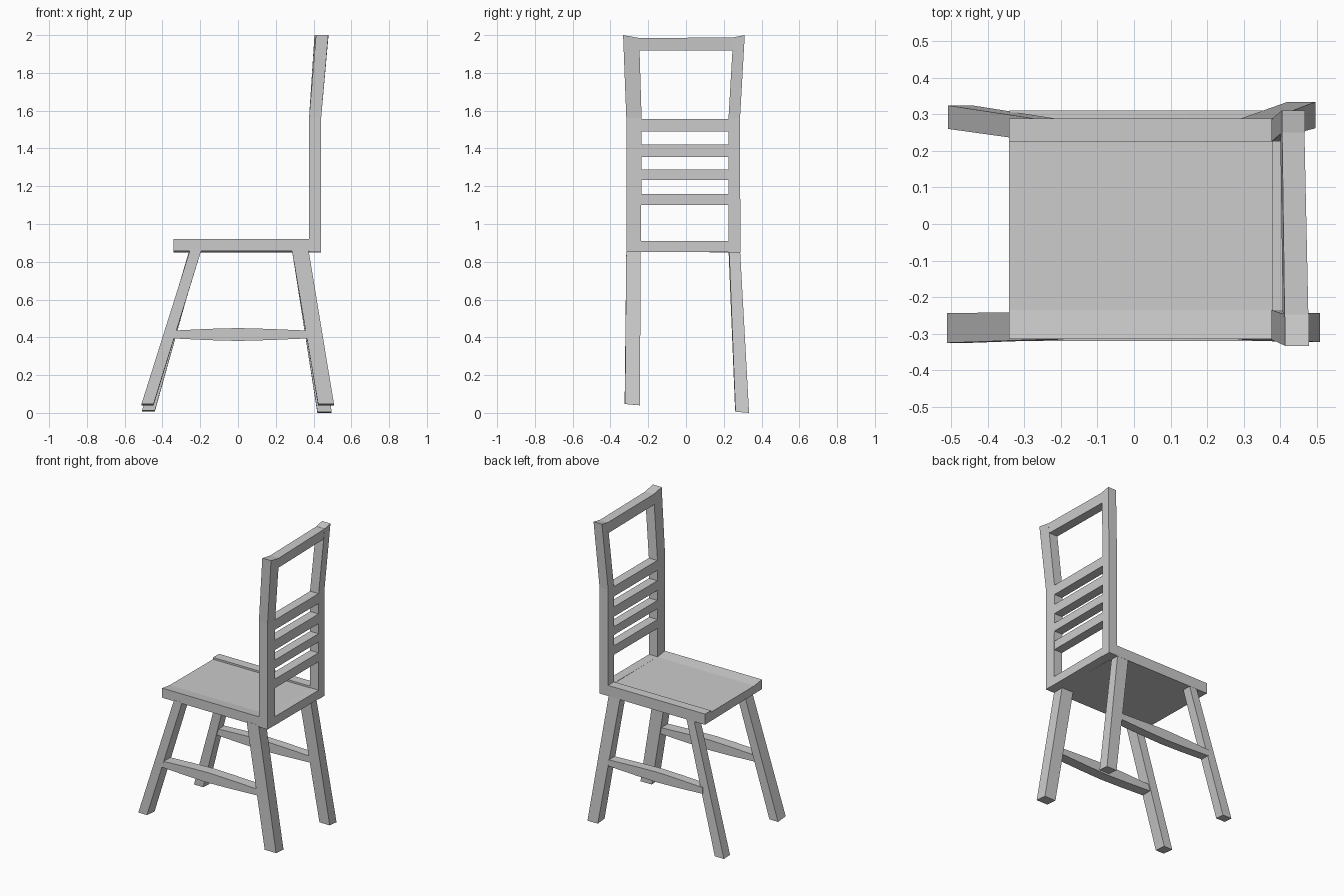
import bpy, bmesh

if "Cube" in bpy.data.objects:
    bpy.data.objects.remove(bpy.data.objects["Cube"])


def loft(name, rings):
    """Closed solid skinned through a list of equal-length point rings."""
    bm = bmesh.new()
    vs = [[bm.verts.new(p) for p in r] for r in rings]
    n = len(vs[0])
    for a, b in zip(vs, vs[1:]):
        for i in range(n):
            j = (i + 1) % n
            bm.faces.new((a[i], a[j], b[j], b[i]))
    bm.faces.new(vs[0][::-1])
    bm.faces.new(vs[-1])
    bmesh.ops.recalc_face_normals(bm, faces=bm.faces)
    me = bpy.data.meshes.new(name)
    bm.to_mesh(me)
    bm.free()
    ob = bpy.data.objects.new(name, me)
    bpy.context.collection.objects.link(ob)
    return ob


def upright(x0, x1, y0, y1, za, zb=None):
    """Horizontal ring; height za at y0 and zb at y1."""
    zb = za if zb is None else zb
    return [(x0, y0, za), (x1, y0, za), (x1, y1, zb), (x0, y1, zb)]


def across_y(y, x0, x1, z0, z1, lean=0.0):
    return [(x0, y, z0), (x1, y, z0), (x1 + lean, y, z1), (x0 + lean, y, z1)]


def across_x(x, y0, y1, z0, z1):
    return [(x, y0, z0), (x, y1, z0), (x, y1, z1), (x, y0, z1)]


# Seat panel with slightly raised sides, and the bar between the back posts
profile = [(-0.315, 0.857), (0.288, 0.848), (0.288, 0.92), (0.225, 0.92),
           (0.225, 0.908), (-0.235, 0.91), (-0.315, 0.921)]
loft("seat", [[(x, y, z) for y, z in profile] for x in (-0.342, 0.378)])
loft("seat_back_bar", [across_y(y, 0.377, 0.44, 0.852, 0.91) for y in (-0.245, 0.23)])

# Splayed legs: top ring then foot ring
loft("front_leg_right", [upright(-0.253, -0.193, -0.316, -0.24, 0.865),
                         upright(-0.511, -0.447, -0.325, -0.244, 0.047, 0.04)])
loft("front_leg_left", [upright(-0.257, -0.2, 0.225, 0.286, 0.865),
                        upright(-0.508, -0.44, 0.26, 0.324, 0.012, 0.008)])
loft("back_leg_right", [upright(0.285, 0.373, -0.316, -0.24, 0.865),
                        upright(0.424, 0.508, -0.323, -0.244, 0.047, 0.04)])
loft("back_leg_left", [upright(0.285, 0.37, 0.228, 0.286, 0.865),
                       upright(0.42, 0.496, 0.262, 0.334, 0.006, 0.0)])

# Side stretchers, thicker in the middle
for name, y0, y1 in (("right", -0.32, -0.25), ("left", 0.25, 0.311)):
    rings = []
    for x, h in ((-0.34, 0.021), (-0.15, 0.03), (0.0, 0.034), (0.15, 0.03), (0.365, 0.021)):
        rings.append(across_x(x, y0, y1, 0.415 - h, 0.415 + h))
    loft("stretcher_" + name, rings)

# Back posts, leaning and flaring out above the slats
loft("back_post_right", [upright(0.376, 0.44, -0.316, -0.238, 0.853),
                         upright(0.376, 0.44, -0.316, -0.235, 1.56),
                         upright(0.413, 0.478, -0.333, -0.248, 2.0, 1.985)])
loft("back_post_left", [upright(0.376, 0.44, 0.225, 0.288, 0.849),
                        upright(0.376, 0.44, 0.225, 0.286, 1.56),
                        upright(0.405, 0.467, 0.25, 0.311, 1.988, 2.0)])

# Back slats
for i, (z0, z1) in enumerate(((1.1, 1.16), (1.232, 1.288), (1.355, 1.42), (1.49, 1.556))):
    loft(f"back_slat_{i + 1}", [across_y(y, 0.377, 0.439, z0, z1) for y in (-0.245, 0.23)])

# Top rail
loft("top_rail", [across_y(-0.255, 0.407, 0.472, 1.918, 1.985, 0.005),
                  across_y(0.255, 0.4, 0.461, 1.918, 1.987, 0.005)])
